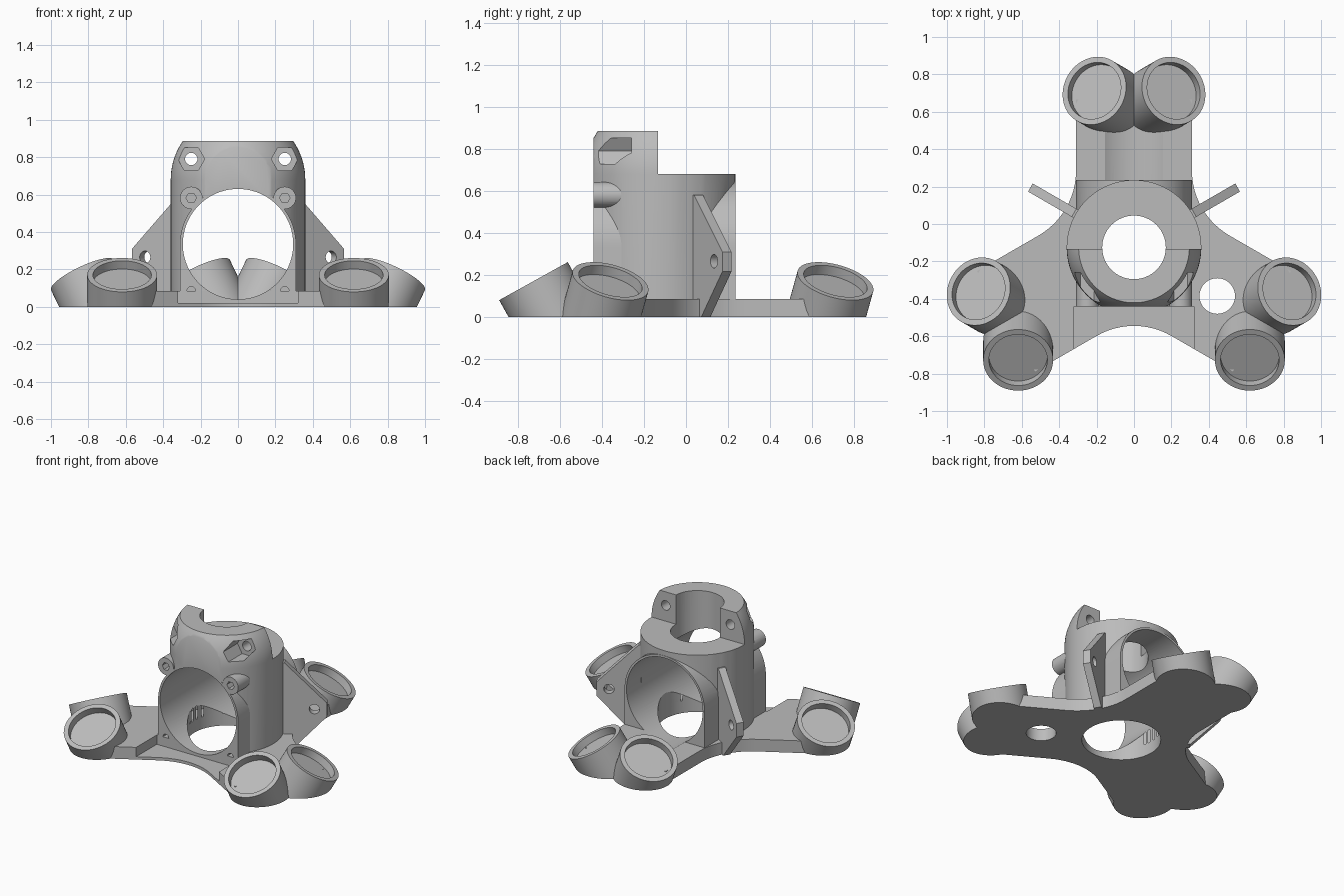
import bpy, bmesh, math
from mathutils import Matrix, Vector

if "Cube" in bpy.data.objects:
    bpy.data.objects.remove(bpy.data.objects["Cube"], do_unlink=True)

grey = bpy.data.materials.new("plain_grey")
grey.use_nodes = True
grey.diffuse_color = (0.5, 0.5, 0.5, 1)
grey.node_tree.nodes["Principled BSDF"].inputs["Base Color"].default_value = (0.5, 0.5, 0.5, 1)

MID = Vector((0, -0.125, 0))      # vertical axis of the body
BORE_Z, FRONT, BACK = 0.335, -0.44, 0.236
ALONG_Y = Matrix.Rotation(math.radians(90), 4, "X")   # local z -> -y


def finish(name, bm):
    bmesh.ops.recalc_face_normals(bm, faces=bm.faces)
    mesh = bpy.data.meshes.new(name)
    bm.to_mesh(mesh)
    bm.free()
    mesh.materials.append(grey)
    ob = bpy.data.objects.new(name, mesh)
    bpy.context.collection.objects.link(ob)
    return ob


def extrude(name, points, vec):
    """Prism from a closed outline of 3D points."""
    bm = bmesh.new()
    face = bm.faces.new([bm.verts.new(p) for p in points])
    res = bmesh.ops.extrude_face_region(bm, geom=[face])
    bmesh.ops.translate(bm, vec=vec, verts=[v for v in res["geom"] if isinstance(v, bmesh.types.BMVert)])
    return finish(name, bm)


def box(name, lo, hi):
    bm = bmesh.new()
    lo, hi = Vector(lo), Vector(hi)
    bmesh.ops.create_cube(bm, size=1, matrix=Matrix.Translation((lo + hi) / 2) @ Matrix.Diagonal(hi - lo).to_4x4())
    return finish(name, bm)


def rod(name, radius, z0, z1, matrix, sides=64):
    """Cylinder from z0 to z1 along the local z of a matrix."""
    bm = bmesh.new()
    bmesh.ops.create_cone(bm, cap_ends=True, segments=sides, radius1=radius, radius2=radius, depth=z1 - z0,
                          matrix=matrix @ Matrix.Translation((0, 0, (z0 + z1) / 2)))
    return finish(name, bm)


def rod_y(name, radius, x, z, y0, y1, sides=32, turn=0):
    m = Matrix.Translation((x, 0, z)) @ ALONG_Y @ Matrix.Rotation(turn, 4, "Z")
    return rod(name, radius, -y1, -y0, m, sides)


def combine(target, op, *tools):
    bpy.context.view_layer.objects.active = target
    for tool in tools:
        mod = target.modifiers.new("shape", "BOOLEAN")
        mod.operation, mod.object, mod.solver = op, tool, "EXACT"
        bpy.ops.object.modifier_apply(modifier=mod.name)
        bpy.data.objects.remove(tool, do_unlink=True)


def smooth(ob):
    bpy.ops.object.select_all(action="DESELECT")
    ob.select_set(True)
    bpy.context.view_layer.objects.active = ob
    bpy.ops.object.shade_smooth_by_angle(angle=math.radians(30))


def polar(radius, degrees):
    a = math.radians(degrees)
    return Vector((radius * math.cos(a), radius * math.sin(a), 0))


def bores():
    """Wide bore along y, and the round opening in the floor."""
    return (rod_y("cut", 0.295, 0, BORE_Z, -1.2, 1.2, 96),
            rod("cut", 0.25, -0.1, BORE_Z, Matrix.Translation(MID), 96))


# Base plate: three arms with filleted corners between them
HALF, FILLET, ARM = 0.31, 0.4, 0.79
outline = []
for a in (-30, 90, 210):
    side = polar(HALF, a + 90)
    outline += [MID + polar(ARM, a) - side, MID + polar(ARM, a) + side]
    hub = MID + polar((HALF + FILLET) / math.sin(math.radians(60)), a + 60)
    outline += [hub + polar(FILLET, a + 270 - 5 * i) for i in range(13)]
base = extrude("base_plate", outline, (0, 0, 0.085))
combine(base, "DIFFERENCE", *bores(),
        box("cut", (-0.32, -1, 0.02), (0.32, FRONT, 0.3)),
        rod("cut", 0.095, -0.1, 0.2, Matrix.Translation((0.445, -0.385, 0))))
smooth(base)

# Body: turned post with a rounded shoulder
SHOULDER, TOP, R = 0.68, 0.885, 0.36
rise = math.asin((TOP - SHOULDER) / R)
profile = [(0, 0), (R, 0)]
profile += [(R * math.cos(rise * i / 10), SHOULDER + R * math.sin(rise * i / 10)) for i in range(11)]
profile.append((0, TOP))
bm = bmesh.new()
ring = [bm.verts.new(MID + Vector((r, 0, z))) for r, z in profile]
edges = [bm.edges.new(pair) for pair in zip(ring, ring[1:])]
bmesh.ops.spin(bm, geom=ring + edges, cent=MID, axis=(0, 0, 1), angle=math.tau, steps=96, use_duplicate=False)
bmesh.ops.remove_doubles(bm, verts=bm.verts, dist=0.0005)
body = finish("body", bm)
combine(body, "DIFFERENCE",
        box("cut", (-1, -0.133, SHOULDER), (1, 1, 1.2)),
        box("cut", (-1, -1, -0.1), (1, FRONT, 1.2)))

# Arched sleeve around the wide bore, and the front screw bosses
arch = [(-HALF, FRONT, 0), (HALF, FRONT, 0)]
arch += [(HALF * math.cos(math.pi * i / 48), FRONT, BORE_Z + HALF * math.sin(math.pi * i / 48)) for i in range(49)]
combine(body, "UNION", extrude("sleeve", arch, (0, BACK - FRONT, 0)))
for x in (-0.25, 0.25):
    combine(body, "UNION", rod_y("boss", 0.06, x, 0.582, FRONT, -0.25))
combine(body, "DIFFERENCE", *bores(), rod("cut", 0.17, BORE_Z, 1.2, Matrix.Translation(MID), 64))

# Screw holes and hexagonal nut pockets
for x in (-0.25, 0.25):
    combine(body, "DIFFERENCE",
            rod_y("cut", 0.028, x, 0.582, -0.6, -0.36, 6, math.pi / 6),
            rod_y("cut", 0.023, x, 0.085, -0.6, -0.34),
            rod_y("cut", 0.033, x, 0.79, -0.6, 0),
            rod_y("cut", 0.072, x, 0.79, -0.6, -0.26, 6, math.pi / 6))
smooth(body)

# Side fins with a hole near the tip
fin_shape = [(0.353, 0), (0.44, 0), (0.64, 0.215), (0.64, 0.31), (0.39, 0.58), (0.353, 0.58)]
fin_shape[4] = (0.37, 0.58)
for name, a in (("left_fin", 30), ("right_fin", 150)):
    out, across = polar(1, a), polar(0.05, a + 90)
    fin = extrude(name, [MID + out * t - across / 2 + Vector((0, 0, z)) for t, z in fin_shape], across)
    m = Matrix.Translation(MID + out * 0.56 + Vector((0, 0, 0.265))) @ Matrix.Rotation(math.radians(a), 4, "Z") @ ALONG_Y
    combine(fin, "DIFFERENCE", rod("cut", 0.033, -0.1, 0.1, m, 32))
    smooth(fin)

# Tilted foot cups, a pair on each arm
for arm, a in (("left", -30), ("rear", 90), ("right", 210)):
    for label, s in (("first", -1), ("second", 1)):
        spot = MID + polar(0.864, a + s * 14.2) + Vector((0, 0, 0.17))
        m = Matrix.Translation(spot) @ Matrix.Rotation(math.radians(29), 4, polar(1, a + s * 60 + 90))
        cup = rod(f"{arm}_{label}_cup", 0.187, -0.5, 0, m)
        combine(cup, "DIFFERENCE",
                box("cut", (-2, -2, -1), (2, 2, 0)),
                rod("cut", 0.156, -0.05, 0.1, m))
        smooth(cup)
